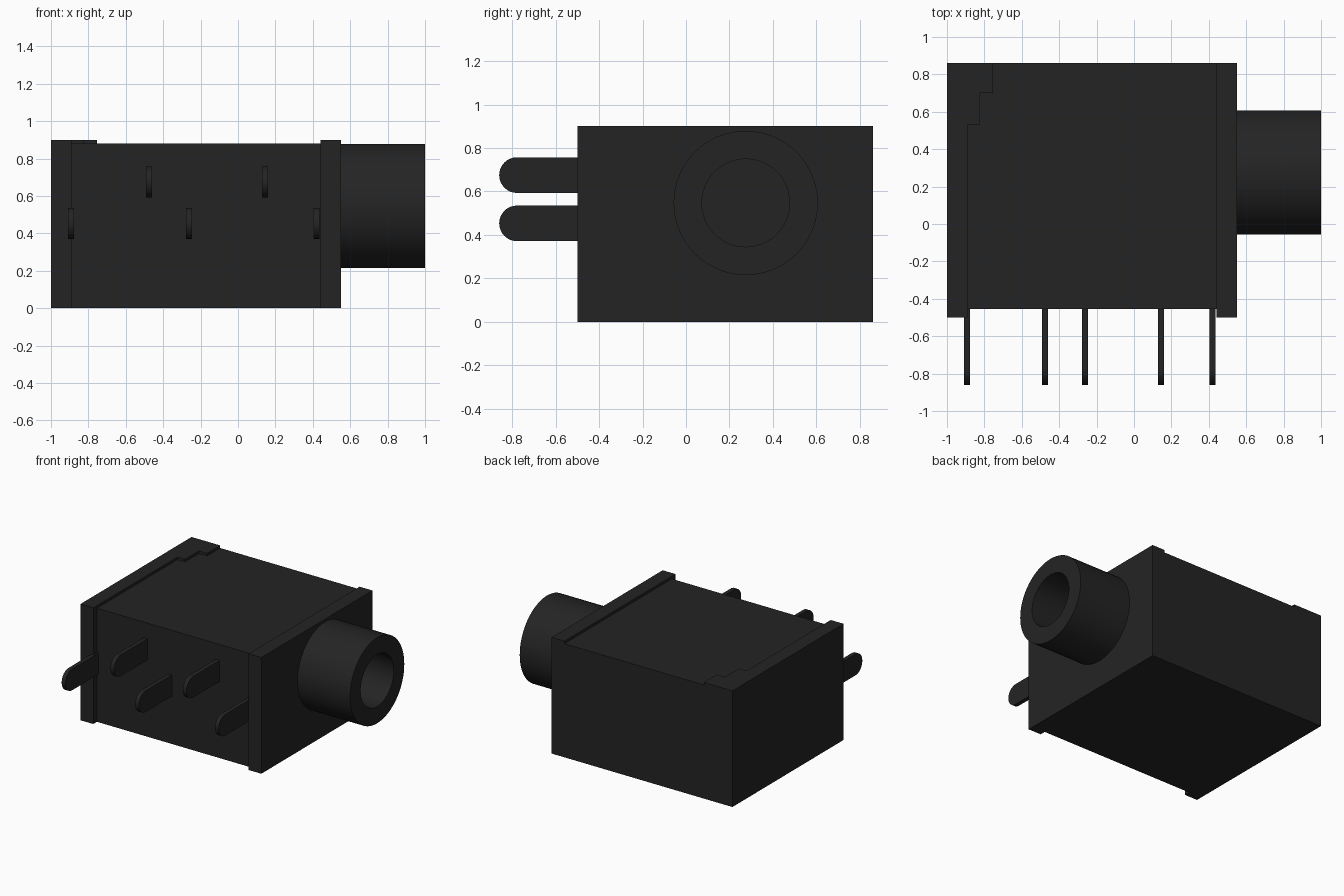
import bpy
import bmesh
from math import pi, cos, sin, radians
from mathutils import Matrix

if "Cube" in bpy.data.objects:
    bpy.data.objects.remove(bpy.data.objects["Cube"])

COLOR = (0.0176, 0.0176, 0.0176, 1)
black = bpy.data.materials.new("black plastic")
black.use_nodes = True
black.diffuse_color = COLOR
black.node_tree.nodes["Principled BSDF"].inputs["Base Color"].default_value = COLOR

# Maps a local (u, v, w) prism to the wanted extrusion axis
ALONG_X = Matrix(((0, 0, 1, 0), (1, 0, 0, 0), (0, 1, 0, 0), (0, 0, 0, 1)))
ALONG_Z = Matrix.Identity(4)


def finish(name, bm, smooth=False):
    bmesh.ops.recalc_face_normals(bm, faces=bm.faces)
    mesh = bpy.data.meshes.new(name)
    bm.to_mesh(mesh)
    bm.free()
    mesh.materials.append(black)
    obj = bpy.data.objects.new(name, mesh)
    bpy.context.collection.objects.link(obj)
    if smooth:
        bpy.ops.object.select_all(action="DESELECT")
        obj.select_set(True)
        bpy.context.view_layer.objects.active = obj
        bpy.ops.object.shade_smooth_by_angle(angle=radians(30))
    return obj


def prism(name, outline, low, high, axes, smooth=False):
    """Extrude a closed 2D outline from low to high."""
    bm = bmesh.new()
    face = bm.faces.new([bm.verts.new((u, v, low)) for u, v in outline])
    side = bmesh.ops.extrude_face_region(bm, geom=[face])["geom"]
    verts = [g for g in side if isinstance(g, bmesh.types.BMVert)]
    bmesh.ops.translate(bm, verts=verts, vec=(0, 0, high - low))
    bm.transform(axes)
    return finish(name, bm, smooth)


def box(name, x0, x1, y0, y1, z0, z1):
    return prism(name, [(x0, y0), (x1, y0), (x1, y1), (x0, y1)], z0, z1, ALONG_Z)


# Housing with a raised plate at each end
BACK = 0.86
box("housing", -0.89, 0.44, -0.455, BACK, 0, 0.88)
box("right_end_plate", -1, -0.89, -0.5, BACK, 0, 0.9)
box("left_end_plate", 0.44, 0.55, -0.5, BACK, 0, 0.9)

# Stepped raised corner on the top
prism("stepped_corner",
      [(-0.89, 0.53), (-0.825, 0.53), (-0.825, 0.7), (-0.755, 0.7),
       (-0.755, BACK), (-0.89, BACK)], 0.88, 0.9, ALONG_Z)

# Round socket barrel, a lathed profile with a blind bore
SEGMENTS = 64
bm = bmesh.new()
rings = []
for x, r in [(0.55, 0.332), (1, 0.332), (1, 0.202), (0.555, 0.202)]:
    angles = [2 * pi * i / SEGMENTS for i in range(SEGMENTS)]
    rings.append([bm.verts.new((x, 0.275 + r * cos(a), 0.547 + r * sin(a))) for a in angles])
for a, b in zip(rings, rings[1:]):
    for i in range(SEGMENTS):
        j = (i + 1) % SEGMENTS
        bm.faces.new((a[i], a[j], b[j], b[i]))
bm.faces.new(rings[0])
bm.faces.new(rings[-1])
finish("socket_barrel", bm, smooth=True)

# Flat solder pins with rounded tips, in two rows
R = 0.082
for row, z, centres in [("lower", 0.453, (-0.893, -0.263, 0.42)),
                        ("upper", 0.675, (-0.475, 0.145))]:
    tip = [(-0.86 + R - R * sin(pi * i / 16), z + R * cos(pi * i / 16)) for i in range(17)]
    outline = [(-0.44, z + R)] + tip + [(-0.44, z - R)]
    for n, x in enumerate(centres):
        prism(f"{row}_pin_{n + 1}", outline, x - 0.016, x + 0.016, ALONG_X, smooth=True)
